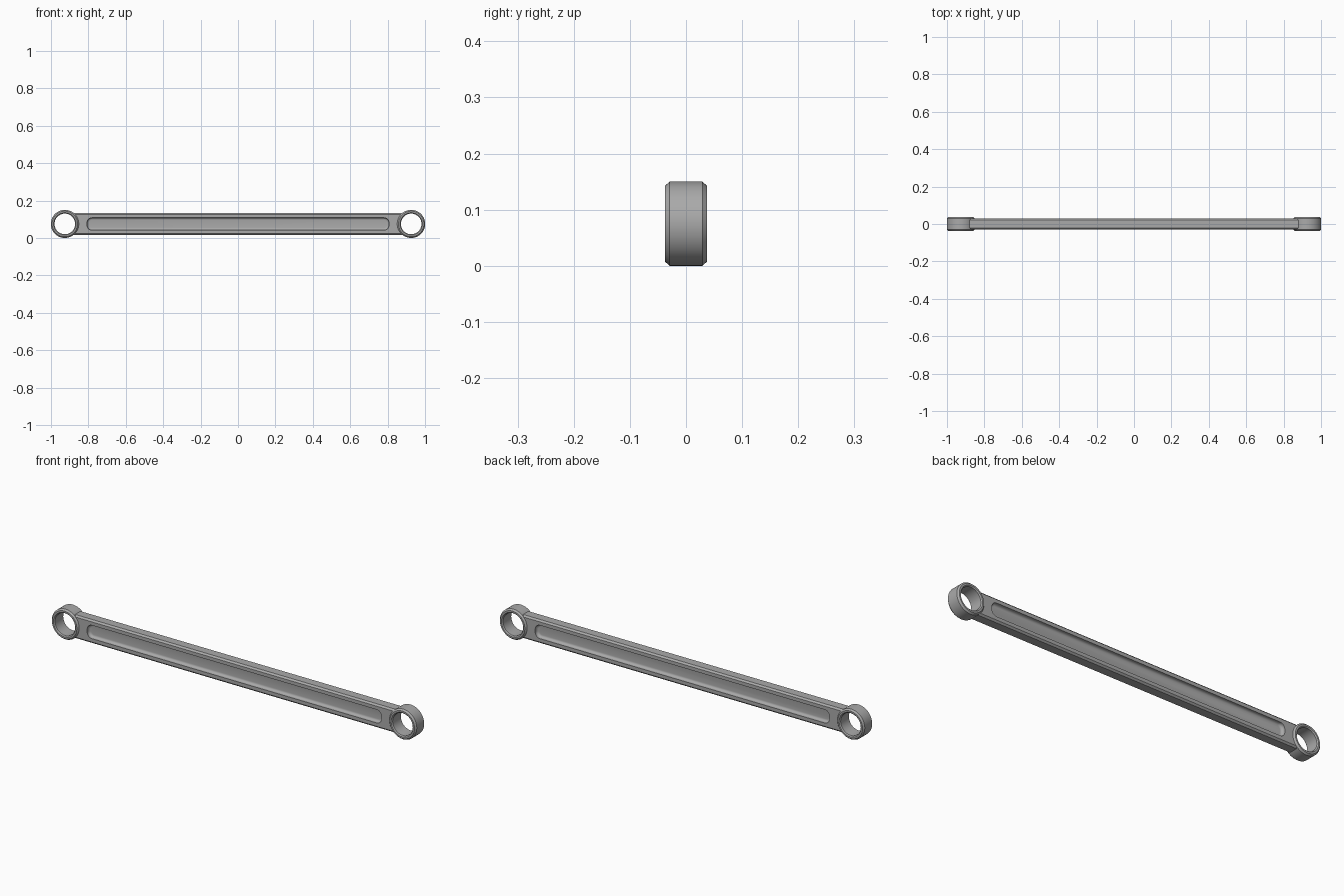
import bpy
import bmesh
from math import sin, cos, pi, asin

if "Cube" in bpy.data.objects:
    bpy.data.objects.remove(bpy.data.objects["Cube"])

# Shared dimensions
MID_Z = 0.075
EYE_X = 0.926
BAR_Y = 0.029

steel = bpy.data.materials.new("grey steel")
steel.use_nodes = True
grey = (0.4, 0.4, 0.4, 1)
steel.diffuse_color = grey
steel.node_tree.nodes["Principled BSDF"].inputs["Base Color"].default_value = grey


def make_object(name, bm):
    bmesh.ops.recalc_face_normals(bm, faces=bm.faces[:])
    mesh = bpy.data.meshes.new(name)
    bm.to_mesh(mesh)
    bm.free()
    mesh.materials.append(steel)
    obj = bpy.data.objects.new(name, mesh)
    bpy.context.collection.objects.link(obj)
    return obj


def smooth(obj):
    bpy.ops.object.select_all(action='DESELECT')
    bpy.context.view_layer.objects.active = obj
    obj.select_set(True)
    bpy.ops.object.shade_smooth_by_angle(angle=0.6)


def loft(bm, rings, closed=False):
    """Join equal rings of points; cap the ends unless closed."""
    loops = [[bm.verts.new(p) for p in ring] for ring in rings]
    n = len(loops[0])
    pairs = list(zip(loops, loops[1:]))
    if closed:
        pairs.append((loops[-1], loops[0]))
    else:
        bm.faces.new(loops[0])
        bm.faces.new(loops[-1])
    for a, b in pairs:
        for i in range(n):
            j = (i + 1) % n
            bm.faces.new((a[i], a[j], b[j], b[i]))


def eye_ring(name, x):
    """Chamfered ring with a through hole along y."""
    profile = [(0.075, -0.029), (0.075, 0.029), (0.068, 0.037), (0.060, 0.037),
               (0.055, 0.032), (0.055, -0.032), (0.060, -0.037), (0.068, -0.037)]
    steps = 64
    rings = []
    for r, y in profile:
        angles = [2 * pi * i / steps for i in range(steps)]
        rings.append([(x + r * cos(a), y, MID_Z + r * sin(a)) for a in angles])
    bm = bmesh.new()
    loft(bm, rings, closed=True)
    smooth(make_object(name, bm))


def bar_outline(y, half):
    """Long outline with concave ends that sit inside the ring walls."""
    r, steps = 0.064, 12
    sweep = asin(half / r)
    points = []
    for side in (1, -1):
        for i in range(steps + 1):
            a = side * sweep * (2 * i / steps - 1)
            points.append((side * (EYE_X - r * cos(a)), y, MID_Z + r * sin(a)))
    # second end runs downward so the outline stays one continuous loop
    return points


def pocket_outline(y, inset):
    """Rounded rectangle, shrunk by inset."""
    radius, steps = 0.026, 8
    cx, cz = 0.807 - radius, 0.033 - radius
    r = radius - inset
    points = []
    for k, (sx, sz) in enumerate(((1, 1), (-1, 1), (-1, -1), (1, -1))):
        for i in range(steps + 1):
            a = (k + i / steps) * pi / 2
            points.append((sx * cx + r * cos(a), y, MID_Z + sz * cz + r * sin(a)))
    return points


# Bar with chamfered long edges
bm = bmesh.new()
loft(bm, [bar_outline(-BAR_Y, 0.050), bar_outline(-BAR_Y + 0.008, 0.058),
          bar_outline(BAR_Y - 0.008, 0.058), bar_outline(BAR_Y, 0.050)])
bar = make_object("connecting_bar", bm)

# Pocket on each broad face, with a filleted floor
for side, label in ((-1, "front"), (1, "back")):
    depth, fillet = 0.018, 0.012
    rings = [pocket_outline(side * (BAR_Y + 0.02), 0)]
    for i in range(6):
        a = i * pi / 10
        y = BAR_Y - depth + fillet * (1 - sin(a))
        rings.append(pocket_outline(side * y, fillet * (1 - cos(a))))
    bm = bmesh.new()
    loft(bm, rings)
    cutter = make_object(label + "_pocket_cutter", bm)
    cutter.hide_render = True
    cut = bar.modifiers.new(label + " pocket", 'BOOLEAN')
    cut.operation = 'DIFFERENCE'
    cut.solver = 'EXACT'
    cut.object = cutter
    bpy.context.view_layer.objects.active = bar
    bpy.ops.object.modifier_apply(modifier=cut.name)
    bpy.data.objects.remove(cutter)
smooth(bar)

# Bearing eyes at both ends
eye_ring("left_eye", EYE_X)
eye_ring("right_eye", -EYE_X)
